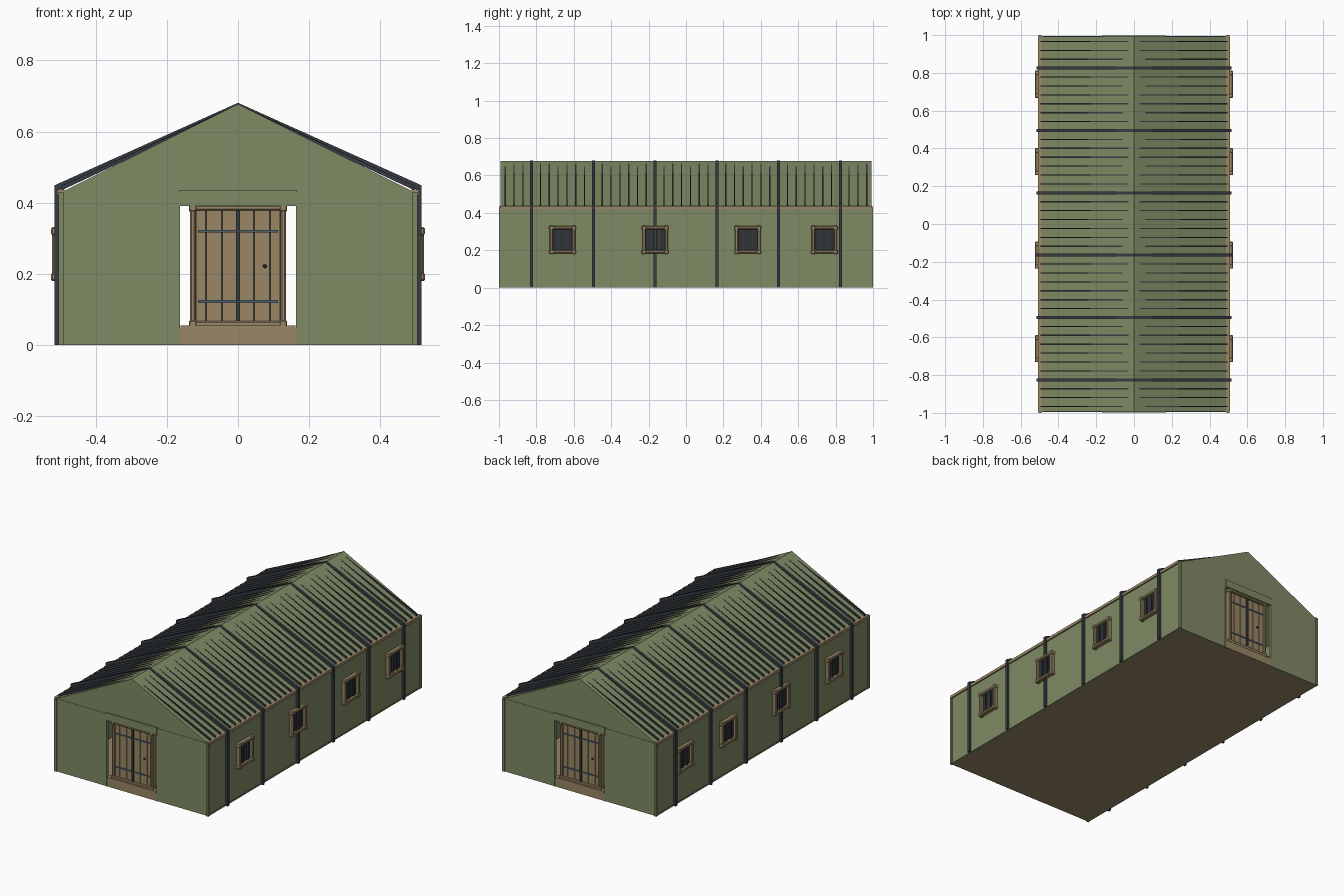
import bpy, bmesh
from mathutils import Matrix

cube = bpy.data.objects.get("Cube")
if cube:
    bpy.data.objects.remove(cube)


def material(name, r, g, b):
    m = bpy.data.materials.new(name)
    m.use_nodes = True
    m.diffuse_color = (r, g, b, 1)
    m.node_tree.nodes["Principled BSDF"].inputs["Base Color"].default_value = (r, g, b, 1)
    return m


GREEN = material("olive canvas", 0.215, 0.255, 0.13)
WOOD = material("brown wood", 0.32, 0.24, 0.13)
DARK = material("dark metal", 0.038, 0.045, 0.054)
STEEL = material("blue grey steel", 0.09, 0.125, 0.15)
GLASS = material("dark glass", 0.03, 0.032, 0.038)

EAVE_X, EAVE_Z, RIDGE_Z = 0.495, 0.43, 0.678
POLE_YS = [-0.825 + 0.33 * i for i in range(6)]
WINDOW_YS = [-0.66, -0.165, 0.33, 0.74]


def finish(name, bm, mat, bevel=0):
    bmesh.ops.recalc_face_normals(bm, faces=bm.faces)
    mesh = bpy.data.meshes.new(name)
    bm.to_mesh(mesh)
    bm.free()
    mesh.materials.append(mat)
    ob = bpy.data.objects.new(name, mesh)
    bpy.context.scene.collection.objects.link(ob)
    if bevel:
        mod = ob.modifiers.new("soft edges", 'BEVEL')
        mod.width = bevel
        mod.segments = 1


def add_box(bm, x, y, z):
    """Box from three (low, high) ranges."""
    size = [r[1] - r[0] for r in (x, y, z)]
    mid = [(r[1] + r[0]) / 2 for r in (x, y, z)]
    bmesh.ops.create_cube(bm, size=1, matrix=Matrix.Translation(mid) @ Matrix.Diagonal((*size, 1)))


def boxes(name, mat, ranges, bevel=0, place=Matrix()):
    bm = bmesh.new()
    for x, y, z in ranges:
        add_box(bm, x, y, z)
    bm.transform(place)
    finish(name, bm, mat, bevel)


def prism(bm, profile, y0, y1):
    """Extrude an x-z outline from y0 to y1."""
    face = bm.faces.new([bm.verts.new((x, y0, z)) for x, z in profile])
    out = bmesh.ops.extrude_face_region(bm, geom=[face])
    verts = [v for v in out["geom"] if isinstance(v, bmesh.types.BMVert)]
    bmesh.ops.translate(bm, verts=verts, vec=(0, y1 - y0, 0))


def frame(hw, z0, z1, bar, y):
    """Four bars around an opening, with thicker corner blocks."""
    out = [((s * hw - bar / 2, s * hw + bar / 2), y, (z0, z1)) for s in (-1, 1)]
    out += [((-hw, hw), y, (z - bar / 2, z + bar / 2)) for z in (z0, z1)]
    c = bar * 0.7
    thick = (y[0] - 0.002, y[1] + 0.001)
    out += [((s * hw - c, s * hw + c), thick, (z - c, z + c)) for s in (-1, 1) for z in (z0, z1)]
    return out


# Floor
boxes("floor", WOOD, [((-0.495, 0.495), (-0.99, 0.99), (0, 0.008))])

# Roof canvas
bm = bmesh.new()
prism(bm, [(-EAVE_X, EAVE_Z), (0, RIDGE_Z), (EAVE_X, EAVE_Z),
           (EAVE_X - 0.01, EAVE_Z), (0, RIDGE_Z - 0.007), (0.01 - EAVE_X, EAVE_Z)], -0.99, 0.99)
finish("roof_canvas", bm, GREEN)

for s, side in ((1, "left"), (-1, "right")):
    flip = Matrix.Diagonal((s, 1, 1, 1))

    # Long wall with corner posts and bottom hem
    boxes(side + "_wall", GREEN, [((0.488, 0.5), (-0.988, 0.988), (0, EAVE_Z)),
                                  ((0.49, 0.503), (-0.99, 0.99), (0, 0.008))], place=flip)
    boxes(side + "_corner_posts", GREEN,
          [((0.49, 0.505), (e - 0.008, e + 0.008), (0, EAVE_Z)) for e in (-0.992, 0.992)], place=flip)
    boxes(side + "_eave_rail", WOOD, [((0.488, 0.508), (-0.992, 0.992), (0.42, 0.437))], place=flip)

    # Wall poles continuing as rafters to the ridge
    bm = bmesh.new()
    for y in POLE_YS:
        prism(bm, [(0.502, 0), (0.516, 0), (0.516, 0.449), (0, 0.681), (0, 0.669), (0.502, 0.437)],
              y - 0.008, y + 0.008)
    bm.transform(flip)
    finish(side + "_frame_poles", bm, DARK)

    # Thin roof ribs that sink into the canvas near the ridge
    bm = bmesh.new()
    for i in range(-3, 39):
        if i % 7:
            y = POLE_YS[0] + i * 0.33 / 7
            end = 0.03 if i % 3 else 0.06
            z = RIDGE_Z - end * 0.5
            prism(bm, [(0.496, 0.435), (0.496, 0.448), (end, z), (end, z - 0.008)],
                  y - 0.0032, y + 0.0032)
    bm.transform(flip)
    finish(side + "_roof_ribs", bm, DARK)

    # Windows, drawn facing -y and turned onto the wall
    for n, wy in enumerate(WINDOW_YS):
        turn = flip @ Matrix(((0, -1, 0, 0), (1, 0, 0, wy), (0, 0, 1, 0), (0, 0, 0, 1)))
        tag = f"{side}_window_{n + 1}"
        boxes(tag + "_frame", WOOD, frame(0.06, 0.192, 0.32, 0.017, (-0.523, -0.485)),
              bevel=0.004, place=turn)
        boxes(tag + "_glass", GLASS, [((-0.053, 0.053), (-0.506, -0.486), (0.198, 0.314))], place=turn)
        boxes(tag + "_bars", DARK, [((x - 0.003, x + 0.003), (-0.514, -0.505), (0.198, 0.314))
                                    for x in (-0.022, 0.022)], place=turn)

for s, end in ((1, "front"), (-1, "back")):
    spin = Matrix.Diagonal((s, s, 1, 1))

    # Gable, panels and trims either side of the doorway
    bm = bmesh.new()
    prism(bm, [(-EAVE_X, EAVE_Z), (EAVE_X, EAVE_Z), (0, RIDGE_Z)], -0.992, -0.982)
    bm.transform(spin)
    finish(end + "_gable", bm, GREEN)
    boxes(end + "_panels", GREEN, [((-0.495, -0.165), (-0.994, -0.982), (0, EAVE_Z)),
                                   ((0.165, 0.495), (-0.994, -0.982), (0, EAVE_Z))], place=spin)
    boxes(end + "_door_trims", GREEN, [((x - 0.003, x + 0.003), (-0.997, -0.98), (0, 0.391))
                                       for x in (-0.166, 0.166)], place=spin)
    boxes(end + "_lintel", GREEN, [((-0.166, 0.166), (-0.998, -0.978), (0.391, 0.436))], place=spin)
    boxes(end + "_threshold", WOOD, [((-0.163, 0.163), (-0.995, -0.955), (0, 0.047)),
                                     ((-0.162, 0.162), (-0.997, -0.96), (0.047, 0.056))], place=spin)

    # Double door: frame, planks, straps, centre bar and handle
    boxes(end + "_door_frame", WOOD, frame(0.127, 0.06, 0.386, 0.016, (-0.992, -0.955)),
          bevel=0.004, place=spin)
    boxes(end + "_door_backing", DARK, [((-0.122, 0.122), (-0.972, -0.966), (0.06, 0.386))], place=spin)
    edges = [-0.12, -0.09, -0.045, 0, 0.045, 0.09, 0.12]
    boxes(end + "_door_planks", WOOD, [((a + 0.0015, b - 0.0015), (-0.979, -0.96), (0.066, 0.38))
                                       for a, b in zip(edges, edges[1:])], place=spin)
    boxes(end + "_door_straps", STEEL, [((-0.113, 0.113), (-0.984, -0.978), (z - 0.004, z + 0.004))
                                        for z in (0.123, 0.32)], place=spin)
    boxes(end + "_door_centre_bar", DARK, [((-0.005, 0.005), (-0.988, -0.978), (0.06, 0.386))], place=spin)
    boxes(end + "_door_handle", DARK, [((0.07, 0.081), (-0.989, -0.978), (0.217, 0.227))],
          bevel=0.003, place=spin)
